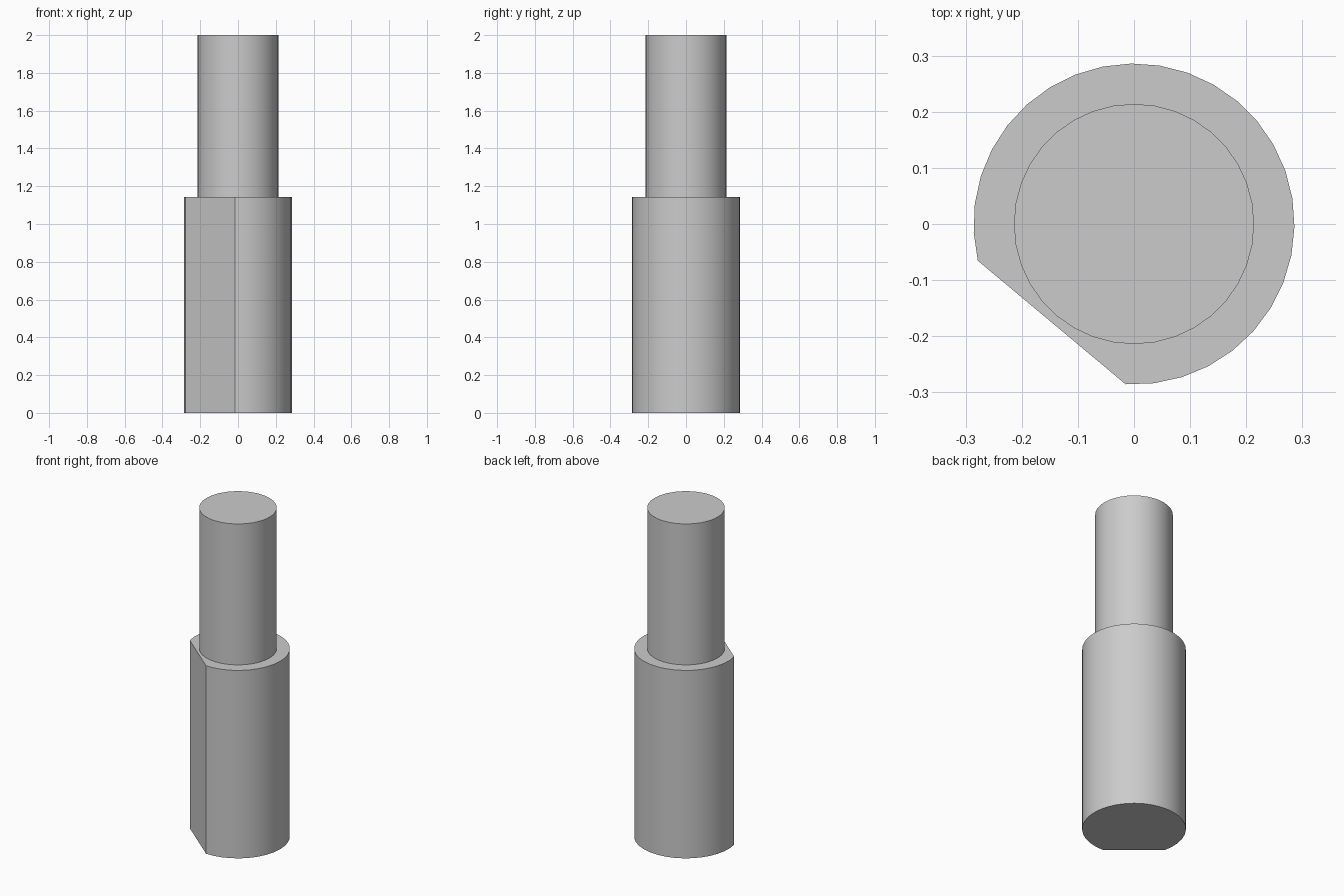
import bpy
import bmesh
from math import cos, sin, radians

if "Cube" in bpy.data.objects:
    bpy.data.objects.remove(bpy.data.objects["Cube"], do_unlink=True)

# Plain grey metal
grey = bpy.data.materials.new("grey_metal")
grey.use_nodes = True
colour = (0.6, 0.6, 0.6, 1)
grey.diffuse_color = colour
grey.node_tree.nodes["Principled BSDF"].inputs["Base Color"].default_value = colour


def arc(radius, start, end, steps):
    """Points along an arc, both ends included."""
    angles = [radians(start + (end - start) * i / steps) for i in range(steps + 1)]
    return [(radius * cos(a), radius * sin(a)) for a in angles]


def extrude_profile(name, points, bottom, top):
    """Closed upright prism over a flat outline, smooth on its round side."""
    bm = bmesh.new()
    base = bm.faces.new([bm.verts.new((x, y, bottom)) for x, y in points])
    result = bmesh.ops.extrude_face_region(bm, geom=[base], use_keep_orig=True)
    raised = [v for v in result["geom"] if isinstance(v, bmesh.types.BMVert)]
    bmesh.ops.translate(bm, verts=raised, vec=(0, 0, top - bottom))
    bmesh.ops.recalc_face_normals(bm, faces=bm.faces)
    mesh = bpy.data.meshes.new(name)
    bm.to_mesh(mesh)
    bm.free()
    mesh.materials.append(grey)
    obj = bpy.data.objects.new(name, mesh)
    bpy.context.collection.objects.link(obj)
    bpy.ops.object.select_all(action="DESELECT")
    obj.select_set(True)
    bpy.context.view_layer.objects.active = obj
    bpy.ops.object.shade_smooth_by_angle(angle=radians(25))
    return obj


shoulder = 1.143

# Thick lower body; the open arc closes with one flat side at the front right
extrude_profile("lower_body", arc(0.286, -93, 193.2, 28), 0, shoulder)

# Slim round shaft standing on the shoulder
extrude_profile("upper_shaft", arc(0.214, 0, 360, 36)[:-1], shoulder, 2)
